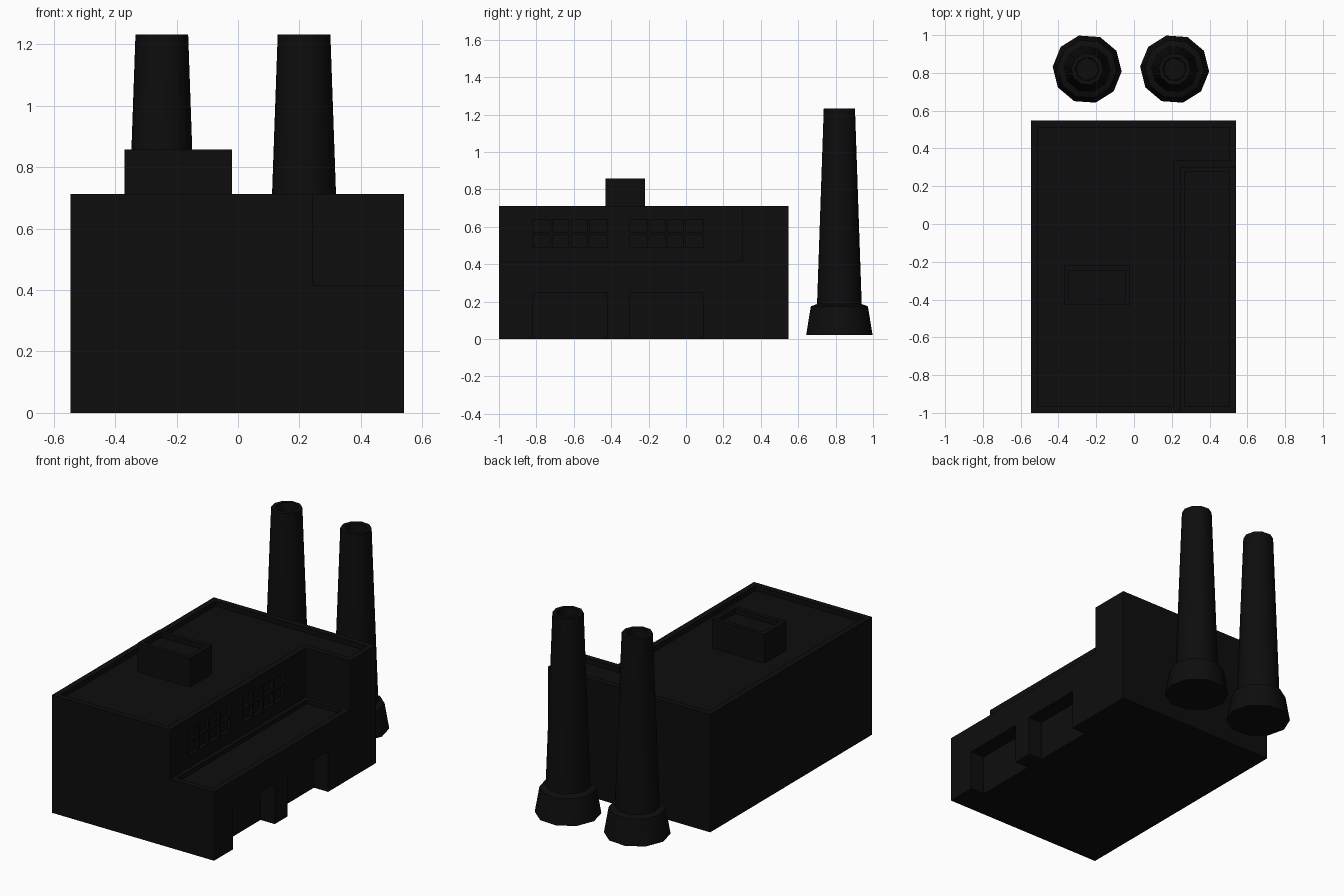
import bpy, bmesh, math

if "Cube" in bpy.data.objects:
    bpy.data.objects.remove(bpy.data.objects["Cube"])

def prism(name, pts, z0, z1):
    """Extrude a plan outline from z0 to z1."""
    bm = bmesh.new()
    face = bm.faces.new([bm.verts.new((x, y, z0)) for x, y in pts])
    ext = bmesh.ops.extrude_face_region(bm, geom=[face])
    for g in ext["geom"]:
        if isinstance(g, bmesh.types.BMVert):
            g.co.z = z1
    bmesh.ops.recalc_face_normals(bm, faces=bm.faces)
    me = bpy.data.meshes.new(name)
    bm.to_mesh(me)
    bm.free()
    ob = bpy.data.objects.new(name, me)
    bpy.context.collection.objects.link(ob)
    return ob

def box(name, x0, x1, y0, y1, z0, z1):
    return prism(name, [(x0, y0), (x1, y0), (x1, y1), (x0, y1)], z0, z1)

def cut(target, cutter):
    cutter.hide_render = True
    mod = target.modifiers.new("cut", 'BOOLEAN')
    mod.operation = 'DIFFERENCE'
    mod.solver = 'EXACT'
    mod.object = cutter
    bpy.context.view_layer.objects.active = target
    bpy.ops.object.modifier_apply(modifier=mod.name)
    bpy.data.objects.remove(cutter)

X0, X1, Y0, Y1, H = -0.545, 0.54, -1.0, 0.547, 0.712   # main block
NX, NY, NZ = 0.245, 0.30, 0.415                        # lower side roof
R = 0.035                                              # parapet thickness
ROOF = H - 0.03

# Factory block with an L-shaped upper storey
hall = prism("factory_hall", [(X0, Y0), (X1, Y0), (X1, Y1), (X0, Y1)], 0, H)
cut(hall, box("cutter", NX, X1 + 0.2, Y0 - 0.2, NY, NZ, H + 0.2))

# Sunken roofs behind parapets
cut(hall, prism("cutter", [(X0 + R, Y0 + R), (NX - R, Y0 + R), (NX - R, NY + R),
                           (X1 - R, NY + R), (X1 - R, Y1 - R), (X0 + R, Y1 - R)],
                ROOF, H + 0.2))
cut(hall, box("cutter", NX + 0.025, X1 - R, Y0 + R, NY - 0.025, NZ - 0.025, NZ + 0.03))

# Loading bays and the windows above them
for y0, y1 in ((-0.82, -0.42), (-0.30, 0.09)):
    cut(hall, box("cutter", X1 - 0.095, X1 + 0.1, y0, y1, -0.1, 0.245))
    cut(hall, box("cutter", NX - 0.02, NX + 0.02, y0, y1, 0.49, 0.64))
    for i in range(1, 4):
        y = y0 + (y1 - y0) * i / 4
        box("window_mullion", NX - 0.022, NX - 0.002, y - 0.007, y + 0.007, 0.488, 0.642)
    box("window_bar", NX - 0.022, NX - 0.004, y0 - 0.002, y1 + 0.002, 0.559, 0.571)

# Rooftop vent housing with a sunken top
vent = box("roof_vent", -0.37, -0.02, -0.43, -0.22, ROOF - 0.01, 0.857)
cut(vent, box("cutter", -0.345, -0.045, -0.405, -0.245, 0.827, 1.0))

# Ten-sided chimneys, turned from a radius/height profile
profile = [(0.183, 0.022), (0.157, 0.175), (0.123, 0.187), (0.086, 1.232),
           (0.062, 1.232), (0.058, 1.13)]

def chimney(name, cx, cy, sides=10):
    bm = bmesh.new()
    rings = []
    for r, z in profile:
        rings.append([bm.verts.new((cx + r * math.cos(a), cy + r * math.sin(a), z))
                      for a in (math.radians(-4 + 360 * k / sides) for k in range(sides))])
    for lo, hi in zip(rings, rings[1:]):
        for k in range(sides):
            n = (k + 1) % sides
            bm.faces.new((lo[k], lo[n], hi[n], hi[k]))
    bm.faces.new(rings[0][::-1])
    bm.faces.new(rings[-1])
    bmesh.ops.recalc_face_normals(bm, faces=bm.faces)
    me = bpy.data.meshes.new(name)
    bm.to_mesh(me)
    bm.free()
    ob = bpy.data.objects.new(name, me)
    bpy.context.collection.objects.link(ob)
    bpy.ops.object.select_all(action='DESELECT')
    ob.select_set(True)
    bpy.context.view_layer.objects.active = ob
    bpy.ops.object.shade_smooth_by_angle(angle=math.radians(40))

chimney("chimney_left", -0.248, 0.82)
chimney("chimney_right", 0.215, 0.82)

# Near-black finish
mat = bpy.data.materials.new("soot_black")
mat.diffuse_color = (0.004, 0.004, 0.004, 1)
mat.use_nodes = True
mat.node_tree.nodes["Principled BSDF"].inputs["Base Color"].default_value = mat.diffuse_color
for ob in bpy.context.collection.objects:
    ob.data.materials.clear()
    ob.data.materials.append(mat)
